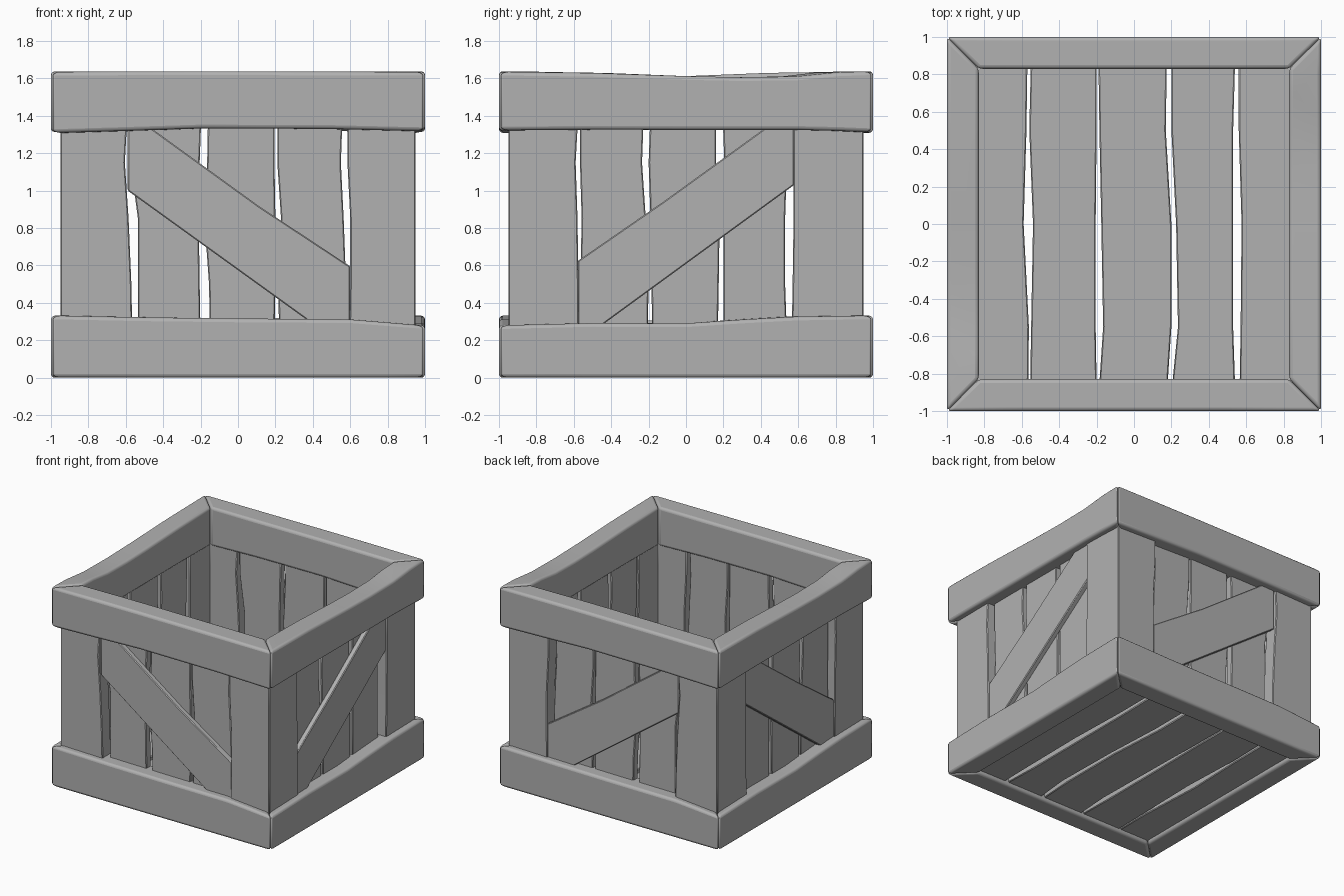
import bpy, bmesh

if "Cube" in bpy.data.objects:
    bpy.data.objects.remove(bpy.data.objects["Cube"])

IN, OUT = 0.83, 1.0          # rail inner / outer distance from centre
WALL_IN, SLAT, BRACE, POST = 0.84, 0.90, 0.94, 0.95

grey = bpy.data.materials.new("dark_grey")
grey.diffuse_color = (0.44, 0.44, 0.44, 1)
grey.use_nodes = True
grey.node_tree.nodes["Principled BSDF"].inputs["Base Color"].default_value = grey.diffuse_color


def finish(name, bm, bevel, segs):
    bmesh.ops.recalc_face_normals(bm, faces=bm.faces)
    me = bpy.data.meshes.new(name)
    bm.to_mesh(me)
    bm.free()
    me.materials.append(grey)
    ob = bpy.data.objects.new(name, me)
    bpy.context.collection.objects.link(ob)
    bpy.ops.object.select_all(action='DESELECT')
    ob.select_set(True)
    bpy.context.view_layer.objects.active = ob
    bpy.ops.object.shade_smooth_by_angle(angle=0.6)
    mod = ob.modifiers.new("soft_edges", 'BEVEL')
    mod.width, mod.segments = bevel, segs
    mod.limit_method, mod.angle_limit = 'ANGLE', 0.7
    return ob


def loft(name, sections, place, bevel, segs=2):
    """Skin a row of equal cross-sections and cap both ends."""
    bm = bmesh.new()
    rows = [[bm.verts.new(place(*p)) for p in s] for s in sections]
    n = len(rows[0])
    for a, b in zip(rows, rows[1:]):
        for i in range(n):
            j = (i + 1) % n
            bm.faces.new((a[i], a[j], b[j], b[i]))
    bm.faces.new(rows[0])
    bm.faces.new(rows[-1])
    return finish(name, bm, bevel, segs)


# mitred rails: (along, low z, high z) stations, opposite sides turned by 180 degrees
rails = {
    "bottom_front": [(-1, 0, .332), (-.5, 0, .322), (0, 0, .316), (.6, 0, .312), (.8, 0, .296), (1, 0, .28)],
    "bottom_side": [(-1, 0, .28), (-.5, 0, .292), (0, 0, .29), (.3, 0, .31), (.6, 0, .326), (1, 0, .332)],
    "top_front": [(-1, 1.308, 1.635), (-.6, 1.32, 1.637), (-.2, 1.333, 1.638), (.5, 1.33, 1.636), (1, 1.318, 1.635)],
    "top_side": [(-1, 1.322, 1.636), (-.5, 1.326, 1.629), (0, 1.325, 1.612), (.3, 1.325, 1.606),
                 (.6, 1.325, 1.61), (.82, 1.32, 1.632), (1, 1.312, 1.638)],
}
for key, stations in rails.items():
    for s, tag in ((1, "a"), (-1, "b")):
        if key.endswith("front"):
            place = lambda u, d, z, s=s: (s * u, -s * d, z)
        else:
            place = lambda u, d, z, s=s: (s * d, s * u, z)
        secs = [[(u * OUT, OUT, lo), (u * OUT, OUT, hi),
                 (u * IN, IN, hi), (u * IN, IN, lo)] for u, lo, hi in stations]
        loft(f"{key}_rail_{tag}", secs, place, 0.02, 3)

# wall boards: uneven left and right edges at five heights
Z = (.22, .5, .85, 1.15, 1.42)
front_edges = [
    (None, (-.565, -.57, -.585, -.605, -.59)),
    ((-.535, -.535, -.535, -.575, -.58), (-.20, -.205, -.21, -.205, -.195)),
    ((-.15, -.155, -.18, -.165, -.16), (.195, .20, .20, .195, .195)),
    ((.22, .215, .23, .21, .21), (.593, .578, .565, .55, .56)),
    ((.595, .60, .60, .585, .585), None),
]
side_edges = [
    (None, (-.565, -.57, -.575, -.575, -.575)),
    ((-.54, -.53, -.53, -.54, -.55), (-.20, -.20, -.20, -.205, -.195)),
    ((-.17, -.175, -.18, -.16, -.16), (.18, .185, .19, .20, .19)),
    ((.205, .20, .215, .235, .225), (.57, .565, .558, .567, .567)),
    ((.572, .575, .58, .59, .575), None),
]
brace_outline = [(-.59, 1.0), (-.59, 1.4), (-.555, 1.4), (.115, .915), (.6, .595), (.6, .25), (.45, .25)]

walls = {
    "front": lambda u, d, z: (u, -d, z),
    "back": lambda u, d, z: (u, d, z),
    "right": lambda u, d, z: (d, -u, z),
    "left": lambda u, d, z: (-d, -u, z),
}
for side, place in walls.items():
    is_front = side in ("front", "back")
    for i, (le, re) in enumerate(front_edges if is_front else side_edges):
        corner = le is None or re is None
        out = POST if corner else SLAT
        secs = []
        for j, z in enumerate(Z):
            # corner boards are mitred along the corner
            lo, li = (le[j], le[j]) if le else (-out, -WALL_IN)
            ro, ri = (re[j], re[j]) if re else (out, WALL_IN)
            secs.append([(lo, out, z), (ro, out, z), (ri, WALL_IN, z), (li, WALL_IN, z)])
        loft(f"{side}_{'corner_board' if corner else 'slat'}_{i}", secs, place, 0.006, 1)
    # diagonal brace, a little higher on the right and left walls
    lift, end = (0, .6) if is_front else (.03, .578)
    secs = [[(max(-end, min(end, u)), d, z + lift) for u, z in brace_outline]
            for d in (SLAT - .005, BRACE)]
    loft(f"{side}_brace", secs, place, 0.006, 1)

# floor boards running front to back
Y = (-.85, -.55, 0, .5, .85)
floor_edges = [
    ((-.85,) * 5, (-.565, -.562, -.59, -.575, -.57)),
    ((-.555, -.55, -.54, -.56, -.552), (-.20, -.205, -.205, -.20, -.20)),
    ((-.185, -.165, -.175, -.185, -.19), (.18, .20, .20, .17, .175)),
    ((.205, .235, .225, .20, .20), (.54, .53, .53, .53, .54)),
    ((.565, .57, .575, .56, .56), (.85,) * 5),
]
for i, (le, re) in enumerate(floor_edges):
    secs = [[(a, y, .03), (b, y, .03), (b, y, .09), (a, y, .09)] for a, b, y in zip(le, re, Y)]
    loft(f"floor_board_{i}", secs, lambda x, y, z: (x, y, z), 0.006, 1)
